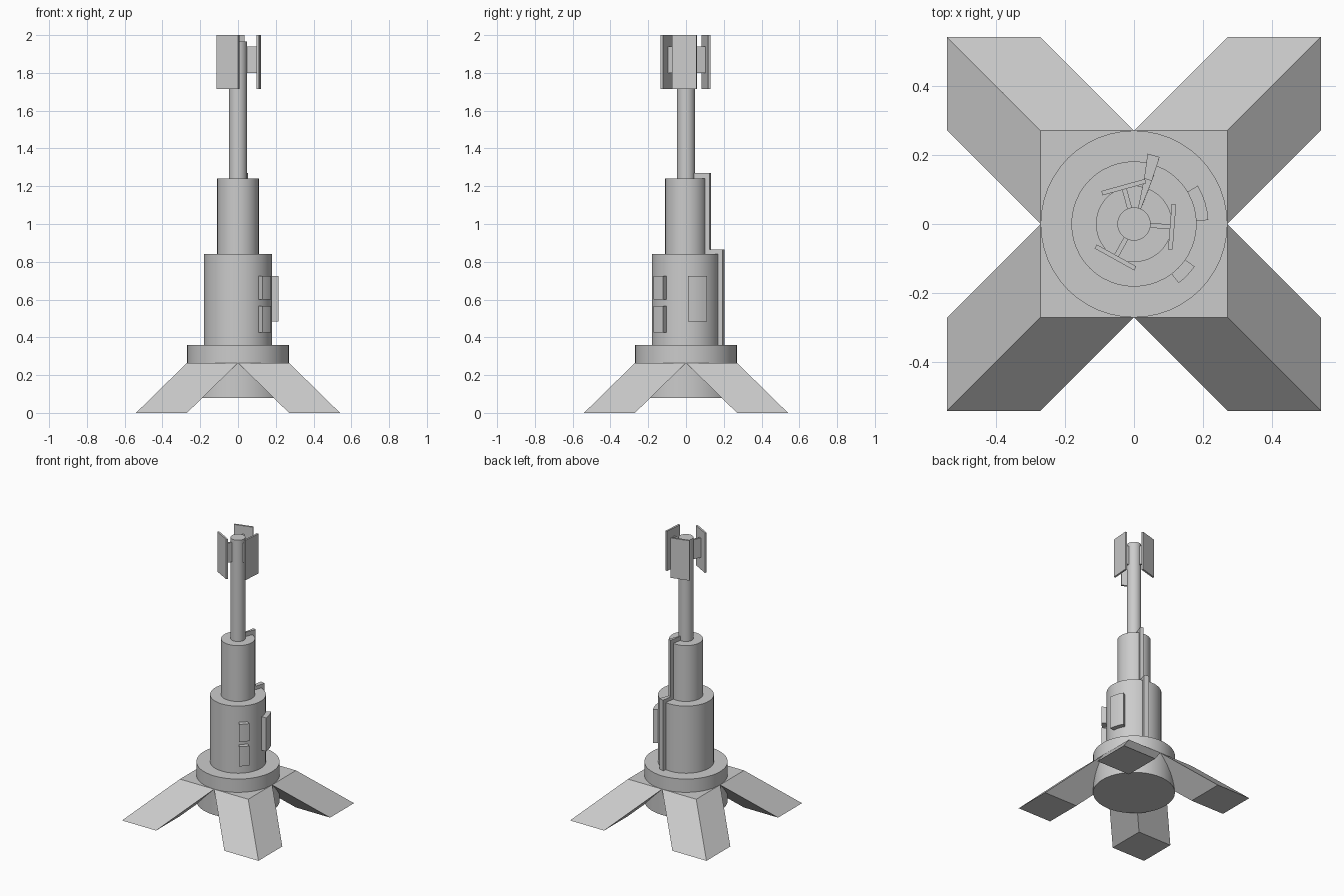
import bpy, bmesh
from math import cos, sin, radians
from mathutils import Vector, Matrix

if "Cube" in bpy.data.objects:
    bpy.data.objects.remove(bpy.data.objects["Cube"])


def finish(name, bm, smooth=False):
    bmesh.ops.recalc_face_normals(bm, faces=bm.faces)
    me = bpy.data.meshes.new(name)
    bm.to_mesh(me)
    bm.free()
    ob = bpy.data.objects.new(name, me)
    bpy.context.collection.objects.link(ob)
    if smooth:
        bpy.ops.object.select_all(action='DESELECT')
        ob.select_set(True)
        bpy.context.view_layer.objects.active = ob
        bpy.ops.object.shade_smooth_by_angle(angle=radians(30))
    return ob


def cylinder(name, r, z0, z1, sides=48):
    bm = bmesh.new()
    bmesh.ops.create_cone(bm, cap_ends=True, segments=sides, radius1=r, radius2=r,
                          depth=z1 - z0, matrix=Matrix.Translation((0, 0, (z0 + z1) / 2)))
    return finish(name, bm, True)


def prism(name, pts, vec, smooth=False):
    """Closed polygon swept along a vector."""
    bm = bmesh.new()
    face = bm.faces.new([bm.verts.new(p) for p in pts])
    ext = bmesh.ops.extrude_face_region(bm, geom=[face], use_keep_orig=True)
    verts = [g for g in ext['geom'] if isinstance(g, bmesh.types.BMVert)]
    bmesh.ops.translate(bm, verts=verts, vec=Vector(vec))
    return finish(name, bm, smooth)


def polar(r, deg, z):
    a = radians(deg)
    return (r * cos(a), r * sin(a), z)


def curved_box(name, r0, r1, a0, a1, z0, z1, n=4):
    angs = [a0 + (a1 - a0) * i / n for i in range(n + 1)]
    pts = [polar(r1, a, z0) for a in angs] + [polar(r0, a, z0) for a in reversed(angs)]
    return prism(name, pts, (0, 0, z1 - z0), True)


def radial_box(name, r0, r1, width, z0, z1, deg):
    h = width / 2
    rot = Matrix.Rotation(radians(deg), 3, 'Z')
    pts = [rot @ Vector(p) for p in ((r0, -h, z0), (r1, -h, z0), (r1, h, z0), (r0, h, z0))]
    return prism(name, pts, (0, 0, z1 - z0))


# Stepped tower
cylinder("base_drum", 0.27, 0.08, 0.36)
cylinder("lower_body", 0.181, 0.36, 0.84)
cylinder("upper_body", 0.11, 0.84, 1.24)
cylinder("mast", 0.048, 1.24, 1.965, 32)

# Four sheared square legs
for sx in (-1, 1):
    for sy in (-1, 1):
        pts = [(sx * x, sy * y, 0) for x, y in ((.27, .27), (.54, .27), (.54, .54), (.27, .54))]
        prism("leg", pts, (-sx * .27, -sy * .27, .265))

# Antenna panels on struts around the mast top
for deg in (-4.5, 105.5, 241):
    radial_box("antenna_panel", 0.104, 0.117, 0.131, 1.715, 2.0, deg)
    radial_box("antenna_strut", 0.04, 0.106, 0.014, 1.80, 1.94, deg)

# Stepped wedge-shaped cable duct running down the back
profile = [(.045, 1.20), (.045, 1.27), (.136, 1.27), (.136, .865),
           (.207, .865), (.207, .36), (.15, .36), (.15, .80), (.09, .80), (.09, 1.20)]
bm = bmesh.new()
sides = []
for s in (-1, 1):
    sides.append([bm.verts.new(polar(r, 70.5 + 0.022 * (r - .045) * 1000 + s * 5.0, z)) for r, z in profile])
bm.faces.new(sides[0])
bm.faces.new(sides[1])
for i in range(len(profile)):
    j = (i + 1) % len(profile)
    bm.faces.new((sides[0][i], sides[0][j], sides[1][j], sides[1][i]))
finish("cable_duct", bm)

# Equipment boxes wrapped on the lower body
curved_box("large_box", 0.17, 0.215, 3, 31, 0.485, 0.725)
curved_box("small_box_upper", 0.17, 0.214, -53, -35, 0.60, 0.725)
curved_box("small_box_lower", 0.17, 0.214, -53, -35, 0.425, 0.565)
